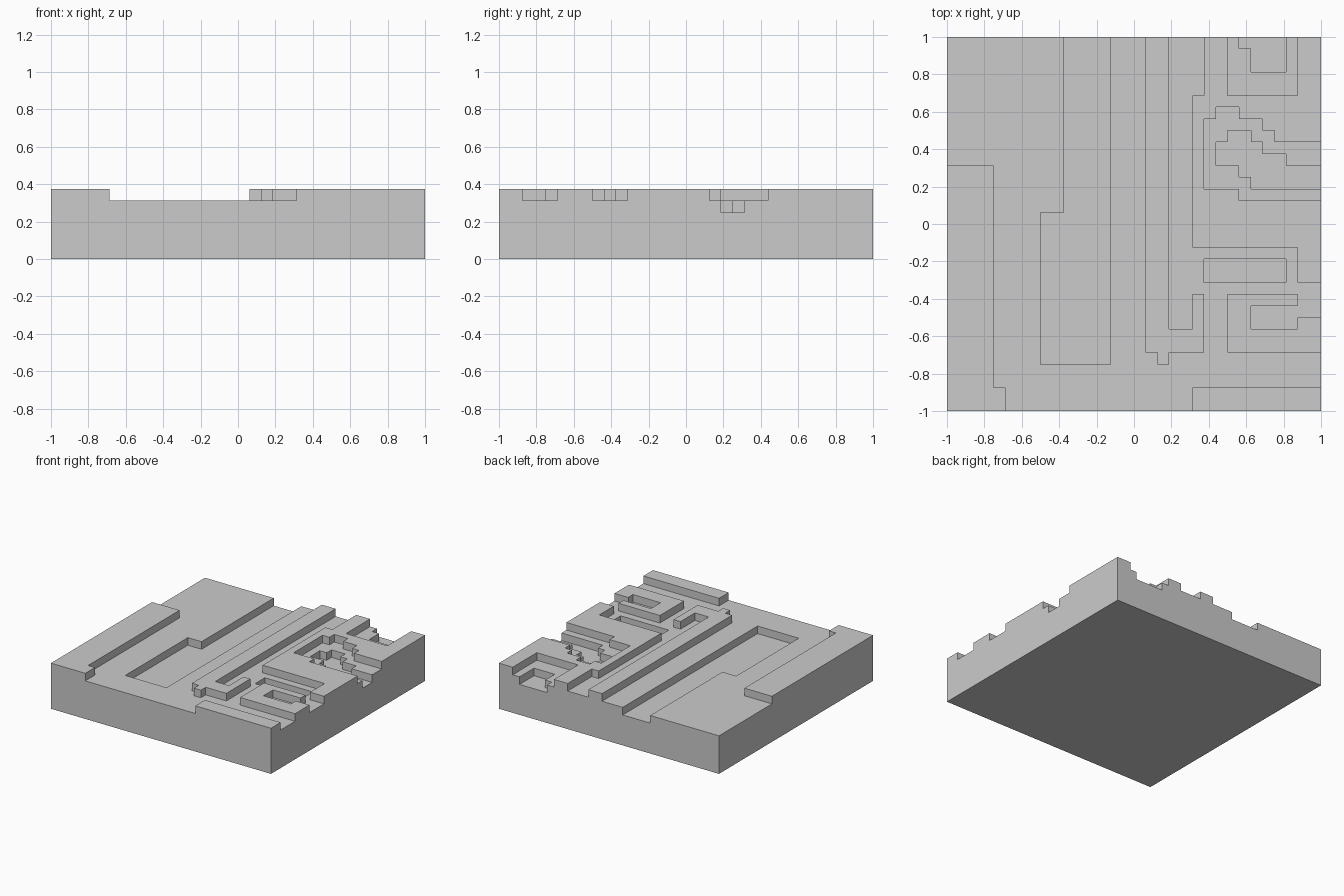
import bpy, bmesh
from math import radians

if "Cube" in bpy.data.objects:
    bpy.data.objects.remove(bpy.data.objects["Cube"])

N = 32                                  # cells per side
STEP = 2 / N
LEVELS = [0, 4 * STEP, 5 * STEP, 6 * STEP]
height = [[2] * N for _ in range(N)]    # 1 = pit, 2 = ground, 3 = raised


def paint(level, *rects):
    """Set the level of cell rectangles given as (x0, x1, y0, y1)."""
    for x0, x1, y0, y1 in rects:
        for i in range(x0, x1):
            for j in range(y0, y1):
                height[i][j] = level


# raised left bank
paint(3, (0, 4, 0, 21), (0, 5, 0, 2))
# long hooked ridge
paint(3, (17, 19, 5, 32), (17, 22, 5, 7), (21, 22, 5, 10), (18, 19, 4, 5))
# C-shaped ridge and front strip
paint(3, (24, 32, 5, 7), (24, 26, 7, 10), (26, 30, 9, 10), (30, 32, 7, 8))
paint(3, (21, 32, 0, 2))
# right plateau
paint(3, (21, 32, 14, 27), (22, 32, 27, 32), (30, 32, 11, 14))
# plateau basin, outer then inner step
paint(2, (22, 25, 19, 25), (23, 25, 25, 26), (25, 27, 18, 25),
      (27, 28, 18, 24), (28, 32, 18, 23))
paint(1, (23, 25, 21, 23), (24, 26, 23, 24), (25, 26, 20, 23),
      (26, 27, 19, 23), (27, 29, 19, 22), (29, 32, 19, 21))
# back basin, outer then inner step
paint(2, (24, 30, 27, 32))
paint(1, (26, 29, 29, 32), (25, 26, 31, 32))
# channel pit and long trough
paint(1, (22, 29, 11, 13))
paint(1, (8, 14, 4, 17), (10, 14, 17, 32))


def level_at(i, j):
    return height[i][j] if 0 <= i < N and 0 <= j < N else 0


bm = bmesh.new()
verts = {}


def vert(i, j, k):
    if (i, j, k) not in verts:
        verts[i, j, k] = bm.verts.new((i * STEP - 1, j * STEP - 1, LEVELS[k]))
    return verts[i, j, k]


def face(*corners):
    bm.faces.new([vert(*c) for c in corners])


# tops, underside and the walls between different levels
for i in range(N):
    for j in range(N):
        h = height[i][j]
        ring = [(i, j), (i + 1, j), (i + 1, j + 1), (i, j + 1)]
        face(*[(a, b, h) for a, b in ring])
        face(*[(a, b, 0) for a, b in reversed(ring)])
        for s, (di, dj) in enumerate([(0, -1), (1, 0), (0, 1), (-1, 0)]):
            p, q = ring[s], ring[(s + 1) % 4]
            for k in range(level_at(i + di, j + dj), h):
                face((*p, k), (*q, k), (*q, k + 1), (*p, k + 1))

# merge coplanar cells into clean flat faces
bmesh.ops.dissolve_limit(bm, angle_limit=radians(1), verts=bm.verts[:], edges=bm.edges[:])
bmesh.ops.triangulate(bm, faces=[f for f in bm.faces if len(f.verts) > 4])

mesh = bpy.data.meshes.new("terrain_tile")
bm.to_mesh(mesh)
bm.free()
bpy.context.collection.objects.link(bpy.data.objects.new("terrain_tile", mesh))
